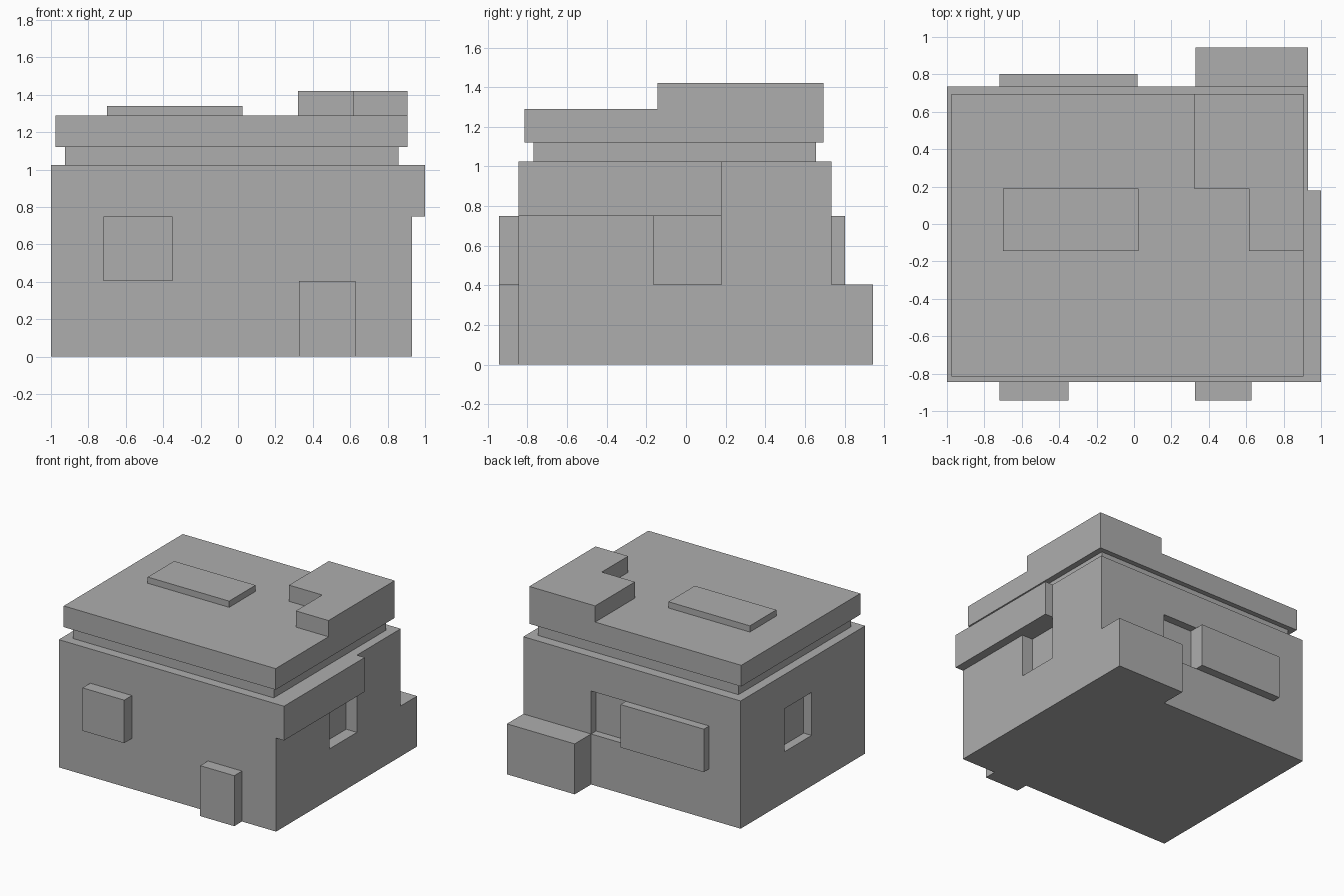
import bpy
import bmesh

default_cube = bpy.data.objects.get("Cube")
if default_cube:
    bpy.data.objects.remove(default_cube, do_unlink=True)

# Single plain colour
GREY = (0.42, 0.42, 0.42, 1.0)
grey = bpy.data.materials.new("plain grey")
grey.use_nodes = True
grey.diffuse_color = GREY
grey.node_tree.nodes["Principled BSDF"].inputs["Base Color"].default_value = GREY


def prism(name, outline, z0, z1):
    """Extrude a counter-clockwise floor outline from z0 up to z1."""
    bm = bmesh.new()
    base = bm.faces.new([bm.verts.new((x, y, z0)) for x, y in outline])
    top = bmesh.ops.extrude_face_region(bm, geom=[base], use_keep_orig=True)["geom"]
    for v in top:
        if isinstance(v, bmesh.types.BMVert):
            v.co.z = z1
    bmesh.ops.recalc_face_normals(bm, faces=bm.faces)
    mesh = bpy.data.meshes.new(name)
    bm.to_mesh(mesh)
    bm.free()
    mesh.materials.append(grey)
    obj = bpy.data.objects.new(name, mesh)
    bpy.context.collection.objects.link(obj)
    return obj


def box(name, x, y, z):
    corners = [(x[0], y[0]), (x[1], y[0]), (x[1], y[1]), (x[0], y[1])]
    return prism(name, corners, *z)


def cut(target, x, y, z):
    """Cut a box-shaped recess into the target."""
    cutter = box("recess_cutter", x, y, z)
    cutter.hide_render = True
    mod = target.modifiers.new("recess", "BOOLEAN")
    mod.operation = "DIFFERENCE"
    mod.solver = "EXACT"
    mod.object = cutter
    bpy.context.view_layer.objects.active = target
    bpy.ops.object.modifier_apply(modifier=mod.name)
    bpy.data.objects.remove(cutter, do_unlink=True)


# Shared lines of the walls and openings
LEFT, RIGHT, FRONT, BACK = -1.0, 0.93, -0.845, 0.735
SILL, LINTEL, WALL_TOP = 0.405, 0.75, 1.025
WINDOW_Y = (-0.165, 0.18)

# Walls with recessed openings on both sides and the back
walls = box("walls", (LEFT, RIGHT), (FRONT, BACK), (0, WALL_TOP))
cut(walls, (LEFT - 0.1, LEFT + 0.07), WINDOW_Y, (SILL, LINTEL))
cut(walls, (RIGHT - 0.095, RIGHT + 0.1), WINDOW_Y, (SILL, LINTEL))
cut(walls, (0.02, 0.328), (BACK - 0.063, BACK + 0.1), (SILL, LINTEL))

# Blocks standing out from the walls
box("side_awning", (RIGHT, 1.0), (FRONT, WINDOW_Y[1]), (LINTEL, WALL_TOP))
box("front_window", (-0.72, -0.35), (-0.943, FRONT), (SILL, LINTEL))
box("front_door", (0.325, 0.627), (-0.943, FRONT), (0, SILL))
box("back_window", (-0.72, 0.02), (BACK, 0.803), (SILL, LINTEL))
box("back_step", (0.328, RIGHT), (BACK, 0.943), (0, SILL))

# Stepped roof
box("roof_neck", (-0.925, 0.857), (-0.77, 0.655), (WALL_TOP, 1.12))
box("roof_slab", (-0.977, 0.905), (-0.815, 0.695), (1.12, 1.29))
box("roof_hatch", (-0.70, 0.023), (-0.145, 0.19), (1.29, 1.34))

# L-shaped block on the roof corner
corner_outline = [(0.615, -0.145), (0.905, -0.145), (0.905, 0.695),
                  (0.32, 0.695), (0.32, 0.19), (0.615, 0.19)]
prism("roof_corner_block", corner_outline, 1.29, 1.42)
